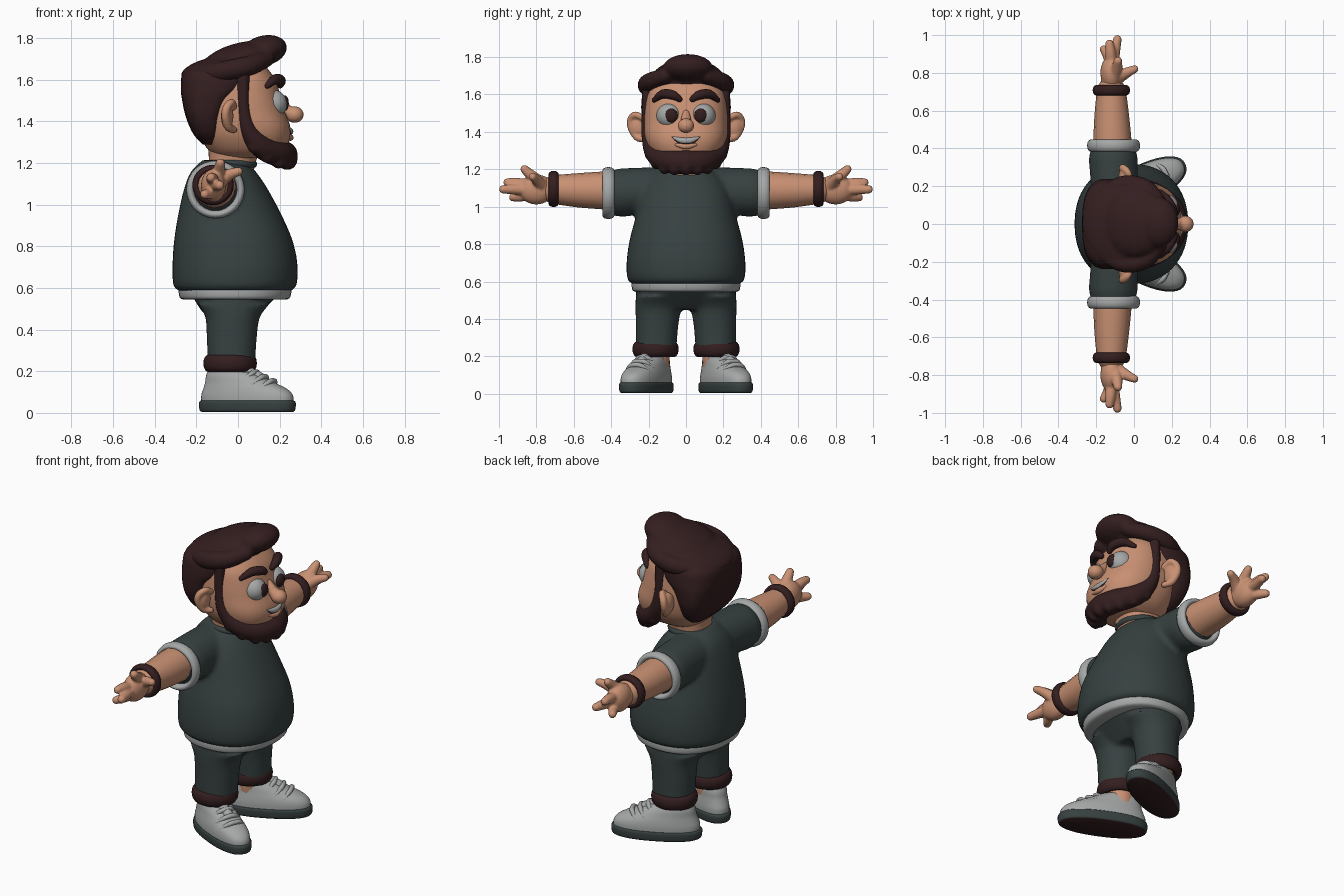
import bpy, bmesh, math
from mathutils import Vector, Matrix


def material(name, rgb):
    m = bpy.data.materials.new(name)
    m.diffuse_color = (*rgb, 1)
    return m


SKIN = material("skin", (0.58, 0.28, 0.17))
HAIR = material("dark brown", (0.034, 0.013, 0.014))
CLOTH = material("dark green grey", (0.038, 0.052, 0.052))
GREY = material("light grey", (0.38, 0.39, 0.39))


def finish(name, bm, mat, matrix=None):
    if matrix is not None:
        bm.transform(matrix)
    bmesh.ops.recalc_face_normals(bm, faces=bm.faces[:])
    me = bpy.data.meshes.new(name)
    bm.to_mesh(me)
    bm.free()
    me.materials.append(mat)
    for p in me.polygons:
        p.use_smooth = True
    me.set_sharp_from_angle(angle=math.radians(50))
    ob = bpy.data.objects.new(name, me)
    bpy.context.collection.objects.link(ob)
    return ob


def spline(rows, steps):
    """Catmull-Rom through rows of any width."""
    out, n = [], len(rows)
    for i in range(n - 1):
        a, b, c, d = (rows[max(0, min(n - 1, j))] for j in (i - 1, i, i + 1, i + 2))
        for k in range(steps):
            t = k / steps
            out.append([0.5 * (2 * q + (r - p) * t + (2 * p - 5 * q + 4 * r - s) * t * t
                               + (3 * q - p - 3 * r + s) * t ** 3) for p, q, r, s in zip(a, b, c, d)])
    return out + [list(rows[-1])]


def skin_rings(bm, rings):
    vs = [[bm.verts.new(p) for p in ring] for ring in rings]
    n = len(vs[0])
    for a, b in zip(vs, vs[1:]):
        for i in range(n):
            bm.faces.new((a[i], a[(i + 1) % n], b[(i + 1) % n], b[i]))
    bm.faces.new(vs[0])
    bm.faces.new(vs[-1])


def add_loft(bm, rows, power=2.4, steps=4, n=40):
    """Stack of rounded outlines: (z, x back, x front, y centre, y half width)."""
    rings = []
    for z, x0, x1, yc, h in spline(rows, steps):
        ring = []
        for i in range(n):
            c, s = math.cos(i * math.tau / n), math.sin(i * math.tau / n)
            ring.append(((x0 + x1) / 2 + (x1 - x0) / 2 * math.copysign(abs(c) ** (2 / power), c),
                         yc + h * math.copysign(abs(s) ** (2 / power), s), z))
        rings.append(ring)
    skin_rings(bm, rings)


def add_tube(bm, pts, side=1, steps=4, n=16):
    """Round-ended tube along (x, y, z, radius)."""
    path = spline(pts, steps)
    P = [Vector((p[0], p[1] * side, p[2])) for p in path]
    R = [p[3] for p in path]
    T = [(P[min(i + 1, len(P) - 1)] - P[max(i - 1, 0)]).normalized() for i in range(len(P))]
    st = []
    for k in range(1, 5):
        a = k * math.pi / 8.4
        st.append((math.sin(a), math.cos(a)))
    rows = [(P[0] - T[0] * R[0] * s, T[0], R[0] * c) for s, c in reversed(st)]
    rows += list(zip(P, T, R))
    rows += [(P[-1] + T[-1] * R[-1] * s, T[-1], R[-1] * c) for s, c in st]
    u = T[0].orthogonal()
    rings = []
    for p, t, r in rows:
        u = (u - t * u.dot(t)).normalized()
        v = t.cross(u)
        rings.append([p + r * (u * math.cos(i * math.tau / n) + v * math.sin(i * math.tau / n)) for i in range(n)])
    skin_rings(bm, rings)


def add_ball(bm, loc, rad, tilt=0, axis='Y'):
    m = Matrix.Translation(loc) @ Matrix.Rotation(math.radians(tilt), 4, axis) @ Matrix.Diagonal((*rad, 1))
    bmesh.ops.create_uvsphere(bm, u_segments=28, v_segments=18, radius=1, matrix=m)


def tube(name, pts, mat, side=1, matrix=None):
    bm = bmesh.new()
    add_tube(bm, pts, side)
    return finish(name, bm, mat, matrix)


def ball(name, loc, rad, mat, tilt=0, axis='Y'):
    bm = bmesh.new()
    add_ball(bm, loc, rad, tilt, axis)
    return finish(name, bm, mat)


def loft(name, rows, mat, power=2.4, matrix=None):
    bm = bmesh.new()
    add_loft(bm, rows, power)
    return finish(name, bm, mat, matrix)


def fuse(ob, voxel, smooth):
    m = ob.modifiers.new("fuse", 'REMESH')
    m.mode, m.voxel_size, m.use_smooth_shade = 'VOXEL', voxel, True
    m = ob.modifiers.new("soften", 'SMOOTH')
    m.factor, m.iterations = 0.5, smooth


def ring(name, loc, major, minor, mat, axis='Z', stretch=1.0):
    """Soft band; stretch lengthens it along its axis."""
    bm = bmesh.new()
    for i in range(40):
        a = i * math.tau / 40
        for j in range(12):
            b = j * math.tau / 12
            r = 1 + minor * math.cos(b)
            bm.verts.new((r * math.cos(a), r * math.sin(a), minor * stretch * math.sin(b)))
    v = list(bm.verts)
    for i in range(40):
        for j in range(12):
            k, l = (i + 1) % 40, (j + 1) % 12
            bm.faces.new((v[i * 12 + j], v[k * 12 + j], v[k * 12 + l], v[i * 12 + l]))
    rot = Matrix.Rotation(math.pi / 2, 4, 'X') if axis == 'Y' else Matrix()
    return finish(name, bm, mat, Matrix.Translation(loc) @ rot @ Matrix.Diagonal((*major, 1)))


# shirt with sleeves
bm = bmesh.new()
add_loft(bm, [(0.585, -0.28, 0.25, 0, 0.28), (0.61, -0.31, 0.28, 0, 0.312), (0.70, -0.315, 0.287, 0, 0.318),
              (0.82, -0.308, 0.265, 0, 0.302), (0.95, -0.288, 0.21, 0, 0.268), (1.08, -0.258, 0.14, 0, 0.235),
              (1.16, -0.225, 0.085, 0, 0.19), (1.215, -0.17, 0.03, 0, 0.11)], 2.2)
for s in (1, -1):
    add_tube(bm, [(-0.10, 0.08, 1.085, 0.125), (-0.105, 0.22, 1.085, 0.125), (-0.11, 0.345, 1.075, 0.13)], s, n=28)
fuse(finish("shirt", bm, CLOTH), 0.014, 5)
loft("shirt_hem", [(0.545, -0.265, 0.235, 0, 0.27), (0.555, -0.28, 0.25, 0, 0.287),
                   (0.59, -0.285, 0.257, 0, 0.29), (0.605, -0.27, 0.245, 0, 0.28)], GREY, 2.2)
ring("collar", (-0.045, 0, 1.195), (0.118, 0.118, 0.12), 0.16, CLOTH)

# trousers
bm = bmesh.new()
add_loft(bm, [(0.45, -0.13, 0.08, 0, 0.20), (0.49, -0.175, 0.12, 0, 0.255), (0.57, -0.225, 0.195, 0, 0.27)])
for s in (1, -1):
    add_loft(bm, [(0.23, -0.145, 0.082, s * 0.16, 0.108), (0.36, -0.15, 0.09, s * 0.155, 0.113),
                  (0.46, -0.157, 0.105, s * 0.148, 0.122), (0.52, -0.19, 0.15, s * 0.143, 0.126)], 2.2)
fuse(finish("trousers", bm, CLOTH), 0.013, 4)

for s in (1, -1):
    # trouser cuff and ankle
    ring("trouser_cuff", (-0.038, s * 0.163, 0.238), (0.104, 0.10, 0.1), 0.24, HAIR, stretch=1.75)
    tube("ankle", [(-0.04, s * 0.163, 0.14, 0.072), (-0.04, s * 0.163, 0.25, 0.08)], SKIN)

    # shoe, turned outward
    M = Matrix.Translation((0.045, s * 0.212, 0)) @ Matrix.Rotation(math.radians(25 * s), 4, 'Z')
    sole = loft("shoe_sole", [(0.004, -0.235, 0.235, 0, 0.09), (0.014, -0.247, 0.247, 0, 0.099),
                              (0.048, -0.25, 0.25, 0, 0.101), (0.06, -0.24, 0.24, 0, 0.095)], CLOTH, 2.3, M)
    sole.data.materials.append(HAIR)
    for p in sole.data.polygons:
        if p.normal.z < -0.8:
            p.material_index = 1
    loft("shoe_upper", [(0.05, -0.238, 0.24, 0, 0.094), (0.085, -0.238, 0.235, 0, 0.094),
                        (0.115, -0.228, 0.205, 0, 0.09), (0.145, -0.218, 0.14, 0, 0.083),
                        (0.175, -0.213, 0.075, 0, 0.077), (0.197, -0.205, 0.03, 0, 0.07)], GREY, 2.3, M)
    loft("shoe_lining", [(0.18, -0.19, 0.012, 0, 0.06), (0.2, -0.19, 0.012, 0, 0.06)], CLOTH, 2.3, M)
    for x, z, w in ((0.045, 0.19, 0.05), (0.09, 0.168, 0.055), (0.135, 0.148, 0.055)):
        tube("lace", [(x - 0.03, -w - 0.012, z - 0.03, 0.011), (x - 0.005, -w * 0.6, z, 0.013),
                      (x, 0, z + 0.006, 0.013), (x - 0.005, w * 0.6, z, 0.013),
                      (x - 0.03, w + 0.012, z - 0.03, 0.011)], GREY, 1, M)
    tube("shoe_tongue", [(0.06, 0, 0.168, 0.03), (0.0, 0, 0.195, 0.03)], GREY, 1, M)

    # sleeve cuff, arm, bracelet
    ring("sleeve_cuff", (-0.108, s * 0.415, 1.073), (0.121, 0.12, 0.12), 0.16, GREY, 'Y', 1.7)
    tube("arm", [(-0.112, 0.34, 1.085, 0.106), (-0.115, 0.46, 1.087, 0.1), (-0.118, 0.58, 1.088, 0.091),
                 (-0.12, 0.70, 1.092, 0.078)], SKIN, s)
    ring("bracelet", (-0.12, s * 0.708, 1.095), (0.082, 0.08, 0.08), 0.21, HAIR, 'Y', 1.6)

    # hand with spread fingers and thumb
    bm = bmesh.new()
    add_ball(bm, (-0.118, s * 0.80, 1.092), (0.06, 0.095, 0.08))
    add_tube(bm, [(-0.12, 0.72, 1.092, 0.06), (-0.118, 0.82, 1.092, 0.052)], s)
    for pts in ([(-0.12, 0.84, 1.115, 0.03), (-0.125, 0.91, 1.127, 0.028), (-0.13, 0.955, 1.13, 0.022)],
                [(-0.11, 0.85, 1.09, 0.03), (-0.1, 0.92, 1.093, 0.028), (-0.088, 0.977, 1.093, 0.023)],
                [(-0.12, 0.84, 1.06, 0.028), (-0.14, 0.89, 1.053, 0.026), (-0.16, 0.925, 1.05, 0.022)],
                [(-0.10, 0.78, 1.13, 0.034), (-0.09, 0.83, 1.17, 0.029), (-0.085, 0.863, 1.2, 0.023)],
                [(-0.09, 0.77, 1.11, 0.035), (-0.04, 0.80, 1.145, 0.028), (0.003, 0.82, 1.16, 0.021)]):
        add_tube(bm, pts, s)
    fuse(finish("hand", bm, SKIN), 0.006, 5)

    # ear
    bm = bmesh.new()
    add_ball(bm, (-0.052, s * 0.25, 1.425), (0.03, 0.05, 0.065))
    add_tube(bm, [(-0.02, 0.225, 1.47, 0.016), (-0.03, 0.27, 1.492, 0.018), (-0.055, 0.295, 1.465, 0.02),
                  (-0.06, 0.292, 1.42, 0.02), (-0.045, 0.262, 1.372, 0.02), (-0.02, 0.23, 1.36, 0.017)], s)
    fuse(finish("ear", bm, SKIN), 0.007, 3)

    # eye, pupil, eyebrow
    ball("eye", (0.166, s * 0.09, 1.485), (0.07, 0.068, 0.068), GREY)
    ball("pupil", (0.226, s * 0.078, 1.488), (0.018, 0.034, 0.037), HAIR)
    tube("eyebrow", [(0.203, 0.035, 1.575, 0.016), (0.205, 0.07, 1.597, 0.025), (0.178, 0.125, 1.602, 0.024),
                     (0.14, 0.17, 1.57, 0.013)], HAIR, s)

# neck and head
loft("neck", [(1.13, -0.15, 0.07, 0, 0.11), (1.22, -0.14, 0.09, 0, 0.115), (1.34, -0.15, 0.14, 0, 0.14)], SKIN)
loft("head", [(1.225, -0.10, 0.17, 0, 0.11), (1.26, -0.14, 0.225, 0, 0.165), (1.32, -0.18, 0.25, 0, 0.205),
              (1.38, -0.20, 0.25, 0, 0.222), (1.45, -0.22, 0.225, 0, 0.225), (1.52, -0.22, 0.205, 0, 0.222),
              (1.60, -0.22, 0.18, 0, 0.21), (1.67, -0.18, 0.13, 0, 0.17)], SKIN, 2.5)
bm = bmesh.new()
add_ball(bm, (0.272, 0, 1.433), (0.044, 0.044, 0.04))
add_tube(bm, [(0.20, 0, 1.50, 0.02), (0.235, 0, 1.45, 0.032)])
fuse(finish("nose", bm, SKIN), 0.007, 4)

# smile: dark opening with teeth and lower lip
tube("mouth", [(0.236, -0.082, 1.378, 0.006), (0.237, -0.045, 1.355, 0.018), (0.24, 0, 1.348, 0.022),
               (0.237, 0.045, 1.355, 0.018), (0.236, 0.082, 1.378, 0.006)], HAIR)
tube("teeth", [(0.243, -0.066, 1.37, 0.006), (0.246, -0.035, 1.357, 0.015), (0.249, 0, 1.352, 0.017),
               (0.246, 0.035, 1.357, 0.015), (0.243, 0.066, 1.37, 0.006)], GREY)
tube("lower_lip", [(0.243, -0.05, 1.332, 0.01), (0.252, 0, 1.322, 0.015), (0.243, 0.05, 1.332, 0.01)], SKIN)

# beard with lumpy lower edge
bm = bmesh.new()
for s in (1, -1):
    add_tube(bm, [(0.025, 0.205, 1.62, 0.03), (0.027, 0.208, 1.47, 0.03), (0.05, 0.195, 1.36, 0.042),
                  (0.115, 0.158, 1.28, 0.058), (0.195, 0.085, 1.245, 0.064), (0.222, 0, 1.24, 0.066)], s)
    for x, y, z in ((0.08, 0.19, 1.29), (0.14, 0.16, 1.245), (0.195, 0.115, 1.218), (0.23, 0.062, 1.213)):
        add_ball(bm, (x, s * y, z), (0.038, 0.033, 0.045))
add_ball(bm, (0.242, 0, 1.22), (0.045, 0.038, 0.052))
fuse(finish("beard", bm, HAIR), 0.009, 2)

# hair on back and sides of head
loft("back_hair", [(1.29, -0.17, -0.09, 0, 0.13), (1.34, -0.215, -0.075, 0, 0.19), (1.42, -0.25, -0.06, 0, 0.228),
                   (1.50, -0.268, -0.02, 0, 0.238), (1.56, -0.275, 0.05, 0, 0.238),
                   (1.63, -0.265, 0.08, 0, 0.225), (1.68, -0.2, 0.07, 0, 0.17)], HAIR, 2.8)

# swept hair on top
bm = bmesh.new()
add_ball(bm, (-0.065, 0, 1.645), (0.212, 0.238, 0.075), -8)
add_ball(bm, (0.0, 0.01, 1.69), (0.19, 0.19, 0.085), -16)
add_ball(bm, (0.125, 0.01, 1.74), (0.112, 0.135, 0.073), -14)
for s in (1, -1):
    add_tube(bm, [(-0.16, 0.16, 1.625, 0.045), (-0.05, 0.208, 1.645, 0.05), (0.06, 0.19, 1.67, 0.048),
                  (0.135, 0.115, 1.70, 0.04)], s)
fuse(finish("top_hair", bm, HAIR), 0.01, 4)
